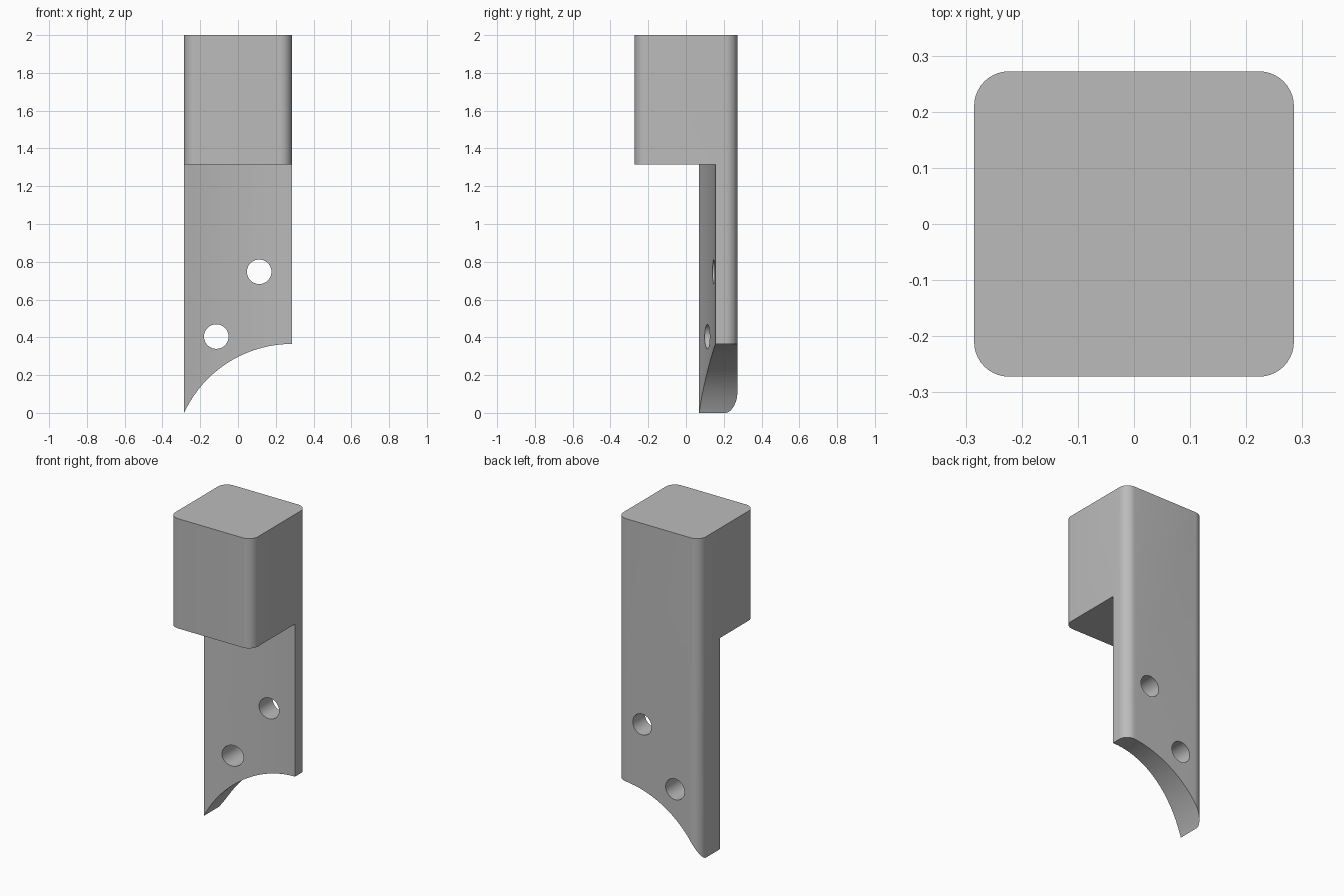
import bpy, bmesh
from math import sin, cos, pi, sqrt, radians
from mathutils import Vector

if "Cube" in bpy.data.objects:
    bpy.data.objects.remove(bpy.data.objects["Cube"], do_unlink=True)

HX, HY, CORNER = 0.285, 0.272, 0.062
HEIGHT, STEP_Z = 2.0, 1.316

grey = bpy.data.materials.new("plain grey")
grey.use_nodes = True
colour = (0.5, 0.5, 0.5, 1)
grey.diffuse_color = colour
grey.node_tree.nodes["Principled BSDF"].inputs["Base Color"].default_value = colour


def arc(cx, cy, r, a0, a1, n):
    return [(cx + r * cos(a0 + (a1 - a0) * i / n),
             cy + r * sin(a0 + (a1 - a0) * i / n)) for i in range(n + 1)]


def prism(name, outline, place, sweep):
    """Extrude a closed 2D outline along the sweep vector."""
    bm = bmesh.new()
    face = bm.faces.new([bm.verts.new(place(u, v)) for u, v in outline])
    result = bmesh.ops.extrude_face_region(bm, geom=[face])
    moved = [g for g in result["geom"] if isinstance(g, bmesh.types.BMVert)]
    bmesh.ops.translate(bm, verts=moved, vec=Vector(sweep))
    bmesh.ops.recalc_face_normals(bm, faces=bm.faces)
    mesh = bpy.data.meshes.new(name)
    bm.to_mesh(mesh)
    bm.free()
    mesh.materials.append(grey)
    obj = bpy.data.objects.new(name, mesh)
    bpy.context.collection.objects.link(obj)
    return obj


def along_y(name, outline):
    return prism(name, outline, lambda u, v: (u, -1, v), (0, 2, 0))


# Full-height post with rounded corners
outline = []
for i, (sx, sy) in enumerate([(1, 1), (-1, 1), (-1, -1), (1, -1)]):
    outline += arc(sx * (HX - CORNER), sy * (HY - CORNER), CORNER,
                   i * pi / 2, (i + 1) * pi / 2, 10)
post = prism("post_with_mounting_leg", outline, lambda u, v: (u, v, 0), (0, 0, HEIGHT))

# Space in front of the leg, with a shallow curved back wall
wall_r, wall_y = 1.953, 0.155
wall = []
for i in range(25):
    x = -0.32 + i * (HX + 0.32) / 24
    wall.append((x, wall_y - wall_r + sqrt(wall_r ** 2 - (HX - x) ** 2)))
wall += [(0.4, wall_y), (0.4, -0.5), (-0.32, -0.5)]
front_cut = prism("front_cutter", wall, lambda u, v: (u, v, -0.2), (0, 0, STEP_Z + 0.2))

# Arched lower end and the two bolt holes
arch_r, arch_top = 0.628, 0.365
arch_cut = along_y("arch_cutter", arc(HX, arch_top - arch_r, arch_r, 0, 2 * pi, 96)[:-1])
holes = [along_y("hole_cutter", arc(x, z, 0.065, 0, 2 * pi, 40)[:-1])
         for x, z in [(0.112, 0.747), (-0.115, 0.404)]]

for cutter in [front_cut, arch_cut] + holes:
    cutter.hide_render = True
    mod = post.modifiers.new("cut", 'BOOLEAN')
    mod.operation = 'DIFFERENCE'
    mod.solver = 'EXACT'
    mod.object = cutter
    bpy.context.view_layer.objects.active = post
    bpy.ops.object.modifier_apply(modifier=mod.name)
    bpy.data.objects.remove(cutter, do_unlink=True)

bpy.ops.object.select_all(action='DESELECT')
post.select_set(True)
bpy.context.view_layer.objects.active = post
bpy.ops.object.shade_smooth_by_angle(angle=radians(30))
